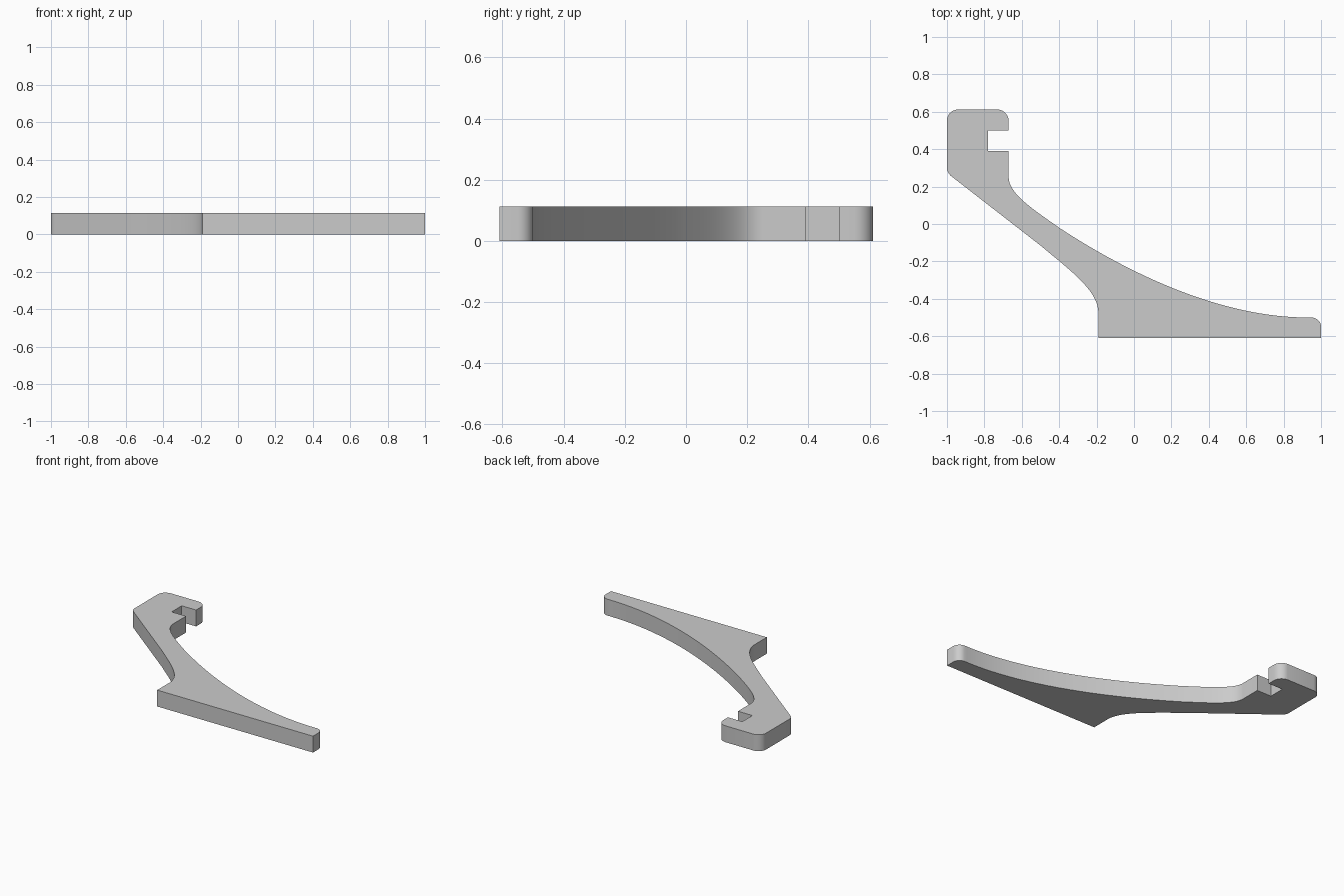
import bpy
import bmesh
from math import radians
from mathutils import Vector
from mathutils.geometry import interpolate_bezier

cube = bpy.data.objects.get("Cube")
if cube:
    bpy.data.objects.remove(cube, do_unlink=True)

THICKNESS = 0.113
KAPPA = 0.55


def bezier(a, b, c, d, steps=24):
    """Points along a cubic curve from a to d, both ends included."""
    return interpolate_bezier(*(Vector(p) for p in (a, b, c, d)), steps)


def corner(start, tip, end, steps=8):
    """Quarter-round corner replacing the sharp tip."""
    s, t, e = Vector(start), Vector(tip), Vector(end)
    return bezier(s, s.lerp(t, KAPPA), e.lerp(t, KAPPA), e, steps)


# Outline, counter-clockwise from the front corner of the foot
outline = [Vector((-0.19, -0.61)), Vector((1, -0.61))]
outline += corner((1, -0.55), (1, -0.5), (0.95, -0.5))

# Long sweeping upper edge and the fillet into the hook
outline += bezier((0.93, -0.5), (0.45, -0.5), (-0.05, -0.25), (-0.4, -0.02), 40)
outline += bezier((-0.4, -0.02), (-0.55, 0.085), (-0.67, 0.165), (-0.67, 0.25))[1:]

# Square notch in the hook
outline += [Vector(p) for p in ((-0.67, 0.39), (-0.78, 0.39), (-0.78, 0.5), (-0.67, 0.5))]

# Rounded head
outline += corner((-0.67, 0.55), (-0.67, 0.612), (-0.73, 0.612))
outline += corner((-0.94, 0.612), (-1, 0.612), (-1, 0.555))
outline += corner((-1, 0.295), (-1, 0.275), (-0.98, 0.258), 5)

# Straight lower edge curving down to the foot
outline += bezier((-0.5, -0.115), (-0.32, -0.265), (-0.19, -0.36), (-0.19, -0.48))

# Extrude the outline into a flat plate
bm = bmesh.new()
base = bm.faces.new([bm.verts.new((p.x, p.y, 0)) for p in outline])
extruded = bmesh.ops.extrude_face_region(bm, geom=[base], use_keep_orig=True)
top_verts = [g for g in extruded["geom"] if isinstance(g, bmesh.types.BMVert)]
bmesh.ops.translate(bm, verts=top_verts, vec=(0, 0, THICKNESS))
bmesh.ops.recalc_face_normals(bm, faces=bm.faces)
mesh = bpy.data.meshes.new("hook_bracket")
bm.to_mesh(mesh)
bm.free()

bracket = bpy.data.objects.new("hook_bracket", mesh)
bpy.context.collection.objects.link(bracket)

# Plain grey material
grey = bpy.data.materials.new("plain_grey")
grey.use_nodes = True
colour = (0.6, 0.6, 0.6, 1)
grey.diffuse_color = colour
grey.node_tree.nodes["Principled BSDF"].inputs["Base Color"].default_value = colour
mesh.materials.append(grey)

# Smooth the curved sides, keep the rims crisp
bpy.ops.object.select_all(action="DESELECT")
bracket.select_set(True)
bpy.context.view_layer.objects.active = bracket
bpy.ops.object.shade_smooth_by_angle(angle=radians(30))
